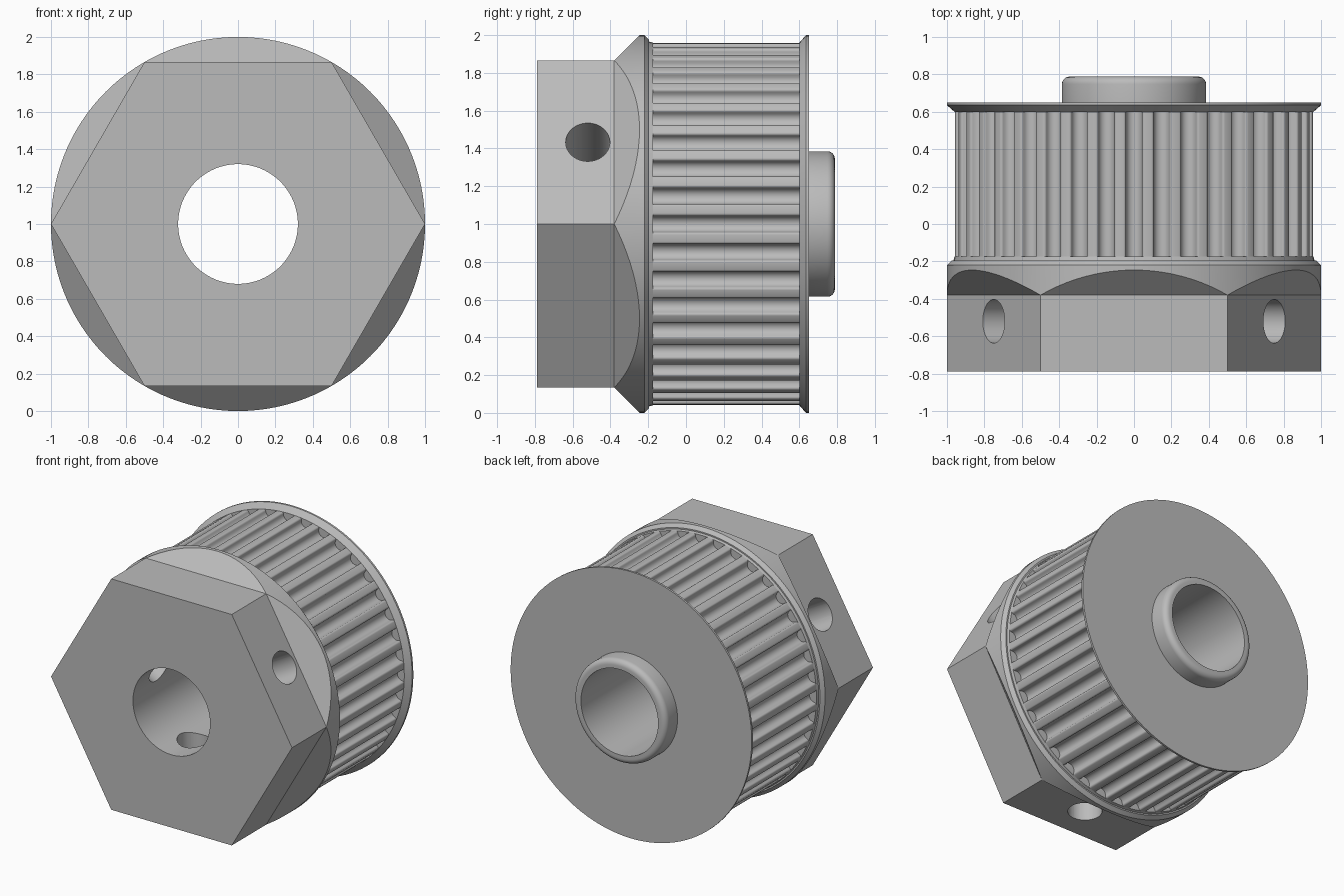
import bpy, bmesh
from math import sin, cos, pi, radians
from mathutils import Matrix, Vector

cube = bpy.data.objects.get("Cube")
if cube:
    bpy.data.objects.remove(cube)

GREY = 0.5
metal = bpy.data.materials.new("grey metal")
metal.use_nodes = True
metal.diffuse_color = (GREY, GREY, GREY, 1)
metal.node_tree.nodes["Principled BSDF"].inputs["Base Color"].default_value = (GREY, GREY, GREY, 1)

SEGS = 120
BORE = 0.32
ANGLES = [2 * pi * i / SEGS for i in range(SEGS)]
FRONT, HEX_END, RIM, TEETH_START, TEETH_END, BACK, HUB_END = -0.788, -0.38, -0.22, -0.175, 0.60, 0.65, 0.788


def point(radius, angle, y):
    return Vector((radius * cos(angle), y, 1 + radius * sin(angle)))


def circle(radius, y):
    return [point(radius, a, y) for a in ANGLES]


def smooth(obj):
    bpy.ops.object.select_all(action="DESELECT")
    bpy.context.view_layer.objects.active = obj
    obj.select_set(True)
    bpy.ops.object.shade_smooth_by_angle(angle=radians(30))


def add_mesh(name, bm):
    bmesh.ops.recalc_face_normals(bm, faces=bm.faces)
    mesh = bpy.data.meshes.new(name)
    bm.to_mesh(mesh)
    bm.free()
    mesh.materials.append(metal)
    obj = bpy.data.objects.new(name, mesh)
    bpy.context.collection.objects.link(obj)
    return obj


def loft(name, rings):
    """Skin a closed loop of rings, giving a solid with a hole through it."""
    bm = bmesh.new()
    loops = [[bm.verts.new(p) for p in ring] for ring in rings]
    for k, a in enumerate(loops):
        b = loops[(k + 1) % len(loops)]
        for i in range(len(a)):
            j = (i + 1) % len(a)
            bm.faces.new((a[i], a[j], b[j], b[i]))
    bmesh.ops.remove_doubles(bm, verts=bm.verts, dist=1e-5)
    return add_mesh(name, bm)


# Hexagonal collar whose sloped flats flare out into a round rim
APOTHEM = cos(pi / 6)


def from_flat(a):
    return a % (pi / 3) - pi / 6


def hexagon(y):
    return [point(APOTHEM / cos(from_flat(a)), a, y) for a in ANGLES]


# rounding keeps the sample at each corner on the right flat
ANGLES = [round(a, 9) for a in ANGLES]
flare = [point(1, a, HEX_END + cos(from_flat(a)) - APOTHEM) for a in ANGLES]
collar = loft("hex_collar", [
    circle(BORE, FRONT), hexagon(FRONT), hexagon(HEX_END), flare,
    circle(1, RIM), circle(0.975, -0.195), circle(0.965, -0.195),
    circle(0.96, TEETH_START), circle(BORE, TEETH_START)])

# Three set screw holes drilled from alternate flats into the bore
for k in range(3):
    angle = pi / 6 + k * 2 * pi / 3
    direction = Vector((cos(angle), 0, sin(angle)))
    bm = bmesh.new()
    bmesh.ops.create_cone(bm, cap_ends=True, segments=48, radius1=0.117, radius2=0.117, depth=1)
    place = Matrix.Translation(point(0.7, angle, -0.52)) @ direction.to_track_quat("Z", "Y").to_matrix().to_4x4()
    bmesh.ops.transform(bm, matrix=place, verts=bm.verts)
    cutter = add_mesh("screw_hole_cutter", bm)
    cutter.hide_render = True
    cut = collar.modifiers.new("screw hole", "BOOLEAN")
    cut.operation = "DIFFERENCE"
    cut.solver = "EXACT"
    cut.object = cutter
    bpy.context.view_layer.objects.active = collar
    bpy.ops.object.modifier_apply(modifier=cut.name)
    bpy.data.objects.remove(cutter)

# Toothed barrel: round-bottomed grooves with rounded lips
TEETH, OUTER, GROOVE, DEPTH, LIP = 40, 0.96, 0.043, 0.058, 0.0145
half = []  # sideways offset and radius, from groove floor to land
for i in range(6):
    t = pi / 2 * i / 5
    half.append((GROOVE * sin(t), OUTER - DEPTH + GROOVE * (1 - cos(t))))
for i in range(1, 5):
    t = pi / 2 * i / 4
    half.append((GROOVE + LIP * (1 - cos(t)), OUTER - LIP + LIP * sin(t)))
groove = [(-x, r) for x, r in reversed(half[1:])] + half
outline = [(r, x / r + 2 * pi * k / TEETH) for k in range(TEETH) for x, r in groove]


def toothed(y):
    return [point(r, a, y) for r, a in outline]


def inner(y):
    return [point(BORE, a, y) for r, a in outline]


barrel = loft("toothed_barrel", [inner(TEETH_START), toothed(TEETH_START), toothed(TEETH_END), inner(TEETH_END)])

# Back flange with a bevelled inner side
flange = loft("back_flange", [
    circle(BORE, TEETH_END), circle(0.96, TEETH_END), circle(1, 0.635),
    circle(1, BACK), circle(BORE, BACK)])

# Hub boss with a rounded outer edge
ROUND, HUB = 0.04, 0.385
edge = [circle(HUB - ROUND + ROUND * cos(t), HUB_END - ROUND + ROUND * sin(t))
        for t in (pi / 2 * i / 6 for i in range(7))]
hub = loft("hub_boss", [circle(BORE, BACK), circle(HUB, BACK)] + edge + [circle(BORE, HUB_END)])

for part in (collar, barrel, flange, hub):
    smooth(part)
